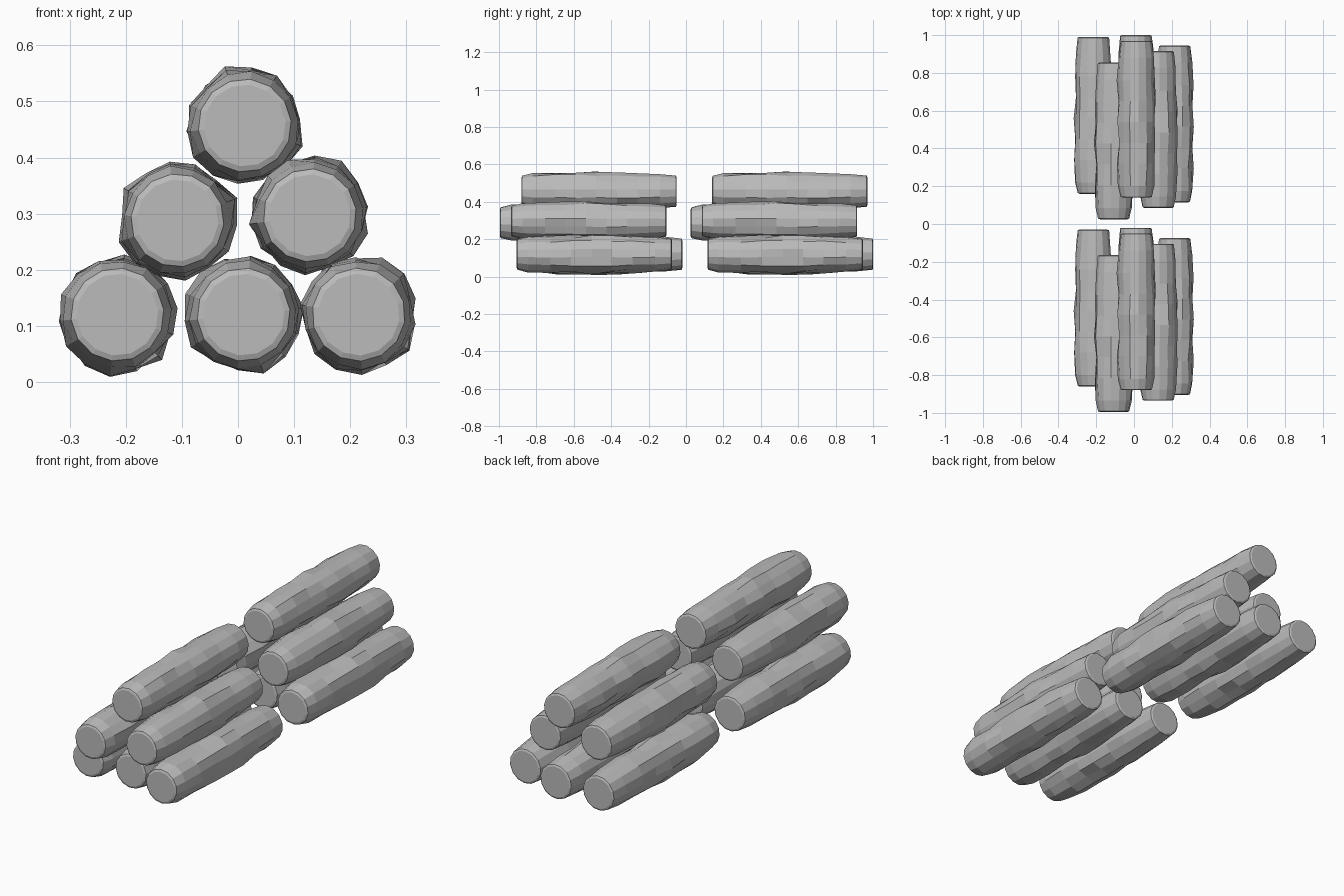
import bpy, bmesh, math, random
from mathutils import Vector

if "Cube" in bpy.data.objects:
    bpy.data.objects.remove(bpy.data.objects["Cube"], do_unlink=True)

SIDES = 14
LENGTH = 0.83

wood = bpy.data.materials.new("grey_wood")
wood.use_nodes = True
GREY = (0.5, 0.5, 0.5, 1)
wood.diffuse_color = GREY
wood.node_tree.nodes["Principled BSDF"].inputs["Base Color"].default_value = GREY

# Profile along the log: distance from the front end, radius, lumpiness
PROFILE = [(0, 0.073, 0), (0.004, 0.083, 0), (0.06, 0.094, 0.4),
           (0.18, 0.098, 1), (0.29, 0.097, 1), (0.40, 0.1, 1),
           (0.51, 0.098, 1), (0.62, 0.096, 0.8), (0.74, 0.092, 0.3),
           (0.826, 0.084, 0), (LENGTH, 0.075, 0)]


def log_mesh(seed):
    """A lumpy, faceted log lying along y."""
    rng = random.Random(seed)
    bm = bmesh.new()
    rings = []
    turn = rng.random()
    for y, radius, lump in PROFILE:
        ring = []
        for i in range(SIDES):
            a = math.tau * (i + turn) / SIDES
            r = radius + lump * rng.triangular(-0.008, 0.014, 0.001)
            ring.append(bm.verts.new((r * math.cos(a), y, r * math.sin(a))))
        rings.append(ring)
    for a, b in zip(rings, rings[1:]):
        for i in range(SIDES):
            j = (i + 1) % SIDES
            bm.faces.new((a[i], a[j], b[j], b[i]))
    bm.faces.new(rings[0])
    bm.faces.new(rings[-1])
    bmesh.ops.recalc_face_normals(bm, faces=bm.faces)
    mesh = bpy.data.meshes.new("log")
    bm.to_mesh(mesh)
    bm.free()
    mesh.materials.append(wood)
    return mesh


# Pyramid of six logs: name, x, z, front end of the log in the front stack
LOGS = [("bottom_right_log", -0.215, 0.12, -0.86),
        ("bottom_middle_log", 0.01, 0.12, -0.85),
        ("bottom_left_log", 0.215, 0.12, -0.905),
        ("middle_right_log", -0.108, 0.288, -0.995),
        ("middle_left_log", 0.128, 0.297, -0.935),
        ("top_log", 0.012, 0.457, -0.88)]

# Two identical stacks, one behind the other
for number, (name, x, z, y) in enumerate(LOGS):
    mesh = log_mesh(number + 3)
    for stack, shift in (("front", 0), ("back", 1.02)):
        log = bpy.data.objects.new(f"{stack}_{name}", mesh)
        log.location = Vector((x, y + shift, z))
        bpy.context.collection.objects.link(log)
